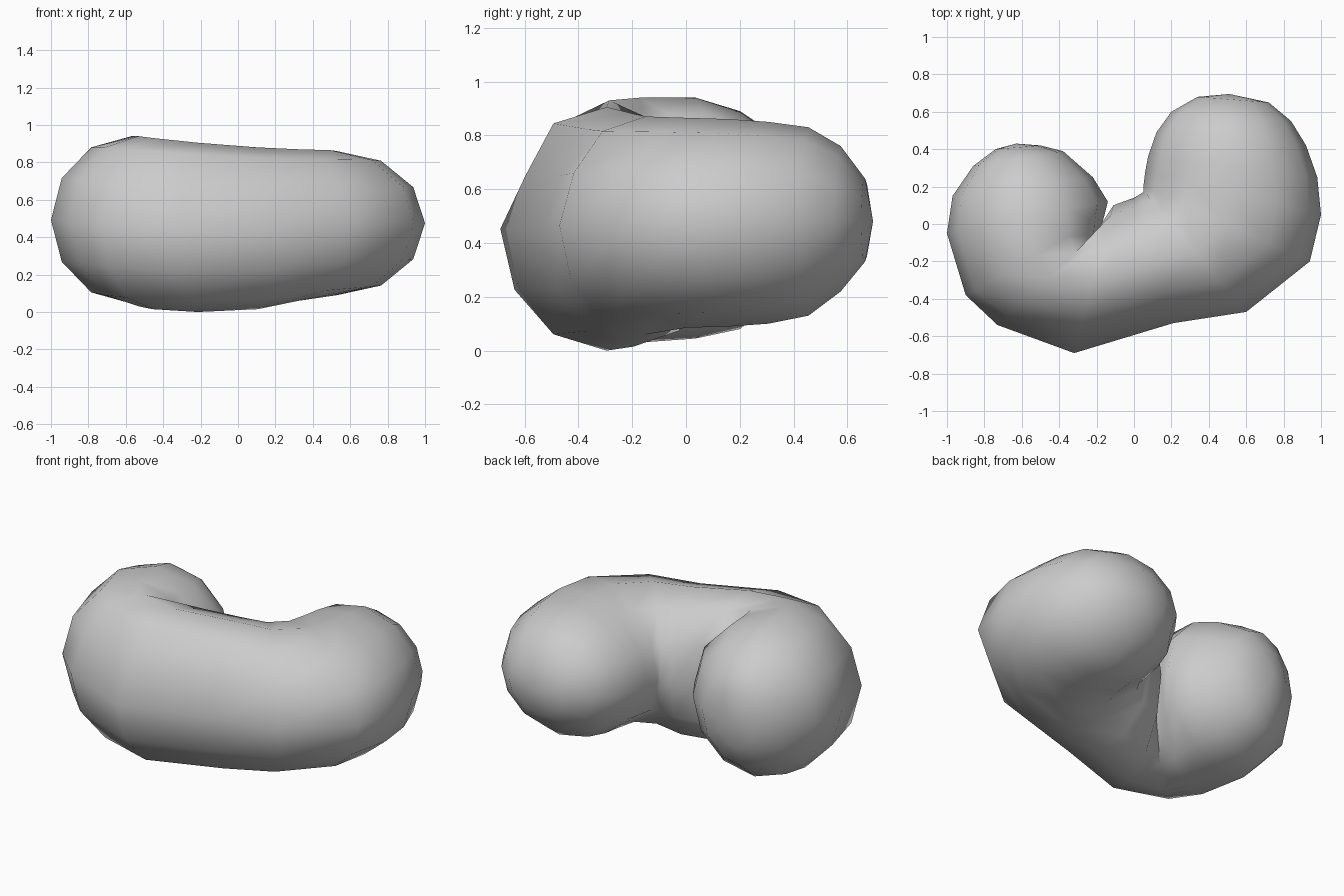
import bpy, bmesh, math
from mathutils import Vector

if "Cube" in bpy.data.objects:
    bpy.data.objects.remove(bpy.data.objects["Cube"])

SIDES = 12
# Upright elliptical sections along the bend:
# outer x, outer y, inner x, inner y, bottom z, top z, flattening of upper front
SECTIONS = [
    (-0.74, 0.40, -0.50, 0.42, 0.34, 0.66, 0),
    (-0.86, 0.31, -0.38, 0.39, 0.20, 0.79, 0),
    (-0.97, 0.15, -0.22, 0.25, 0.08, 0.89, 0),
    (-1.00, -0.05, -0.14, 0.12, 0.045, 0.94, 0),
    (-0.90, -0.38, -0.16, 0.04, 0.03, 0.94, 0),
    (-0.73, -0.54, -0.18, -0.03, 0.015, 0.93, 0.6),
    (-0.32, -0.69, -0.11, 0.10, 0.00, 0.905, 1),
    (0.21, -0.53, 0.00, 0.14, 0.015, 0.88, 0.5),
    (0.60, -0.47, 0.05, 0.17, 0.06, 0.87, 0.3),
    (0.94, -0.20, 0.05, 0.20, 0.085, 0.865, 0),
    (1.00, 0.05, 0.06, 0.28, 0.09, 0.86, 0),
    (0.98, 0.25, 0.075, 0.36, 0.10, 0.85, 0),
    (0.92, 0.42, 0.12, 0.49, 0.13, 0.83, 0),
    (0.84, 0.55, 0.20, 0.60, 0.22, 0.76, 0),
    (0.72, 0.65, 0.34, 0.68, 0.33, 0.64, 0),
]
END_TIPS = [(-0.63, 0.43, 0.50), (0.51, 0.695, 0.48)]


def section_ring(bm, ox, oy, ix, iy, low, high, flat):
    outer, inner = Vector((ox, oy, 0)), Vector((ix, iy, 0))
    centre = (outer + inner) / 2 + Vector((0, 0, (low + high) / 2))
    across, up = (outer - inner) / 2, Vector((0, 0, (high - low) / 2))
    ring = []
    for i in range(SIDES):
        a = 2 * math.pi * i / SIDES
        scale = 1 - 0.12 * flat if i == 1 else 1
        ring.append(bm.verts.new(
            centre + (across * math.cos(a) + up * math.sin(a)) * scale))
    return ring


# Curved bean body lofted through the sections
bm = bmesh.new()
rings = [section_ring(bm, *s) for s in SECTIONS]
for a, b in zip(rings, rings[1:]):
    for i in range(SIDES):
        j = (i + 1) % SIDES
        bm.faces.new((a[i], a[j], b[j], b[i]))

# Rounded lobe ends
for ring, tip in zip((rings[0], rings[-1]), END_TIPS):
    pole = bm.verts.new(tip)
    for i in range(SIDES):
        bm.faces.new((ring[i], ring[(i + 1) % SIDES], pole))

bmesh.ops.recalc_face_normals(bm, faces=bm.faces[:])
mesh = bpy.data.meshes.new("bean_body")
bm.to_mesh(mesh)
bm.free()
bean = bpy.data.objects.new("bean_body", mesh)
bpy.context.collection.objects.link(bean)
bpy.context.view_layer.objects.active = bean
bean.select_set(True)
bpy.ops.object.shade_smooth_by_angle(angle=math.radians(60))
